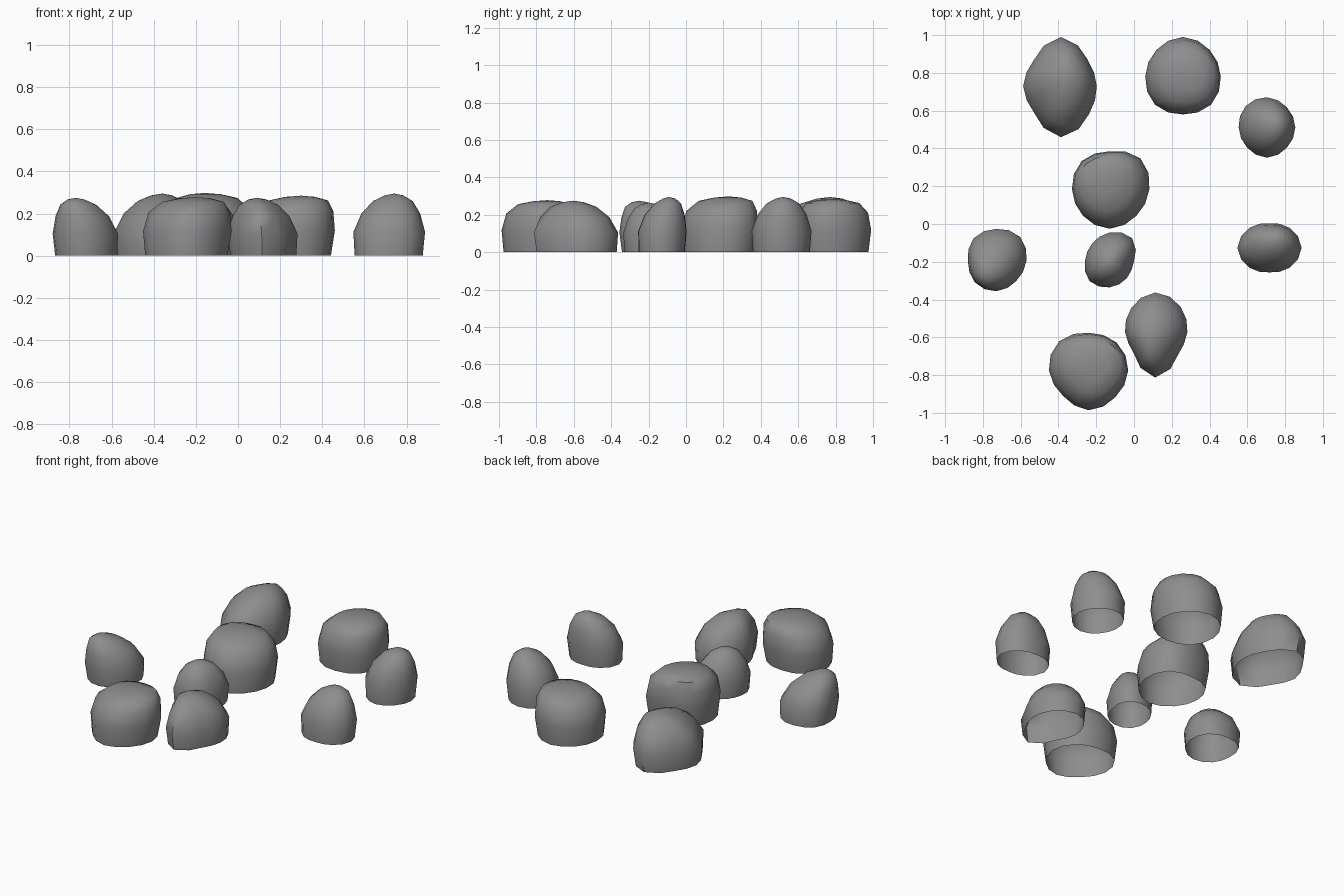
import bpy
import bmesh
import math
from mathutils import Vector

cube = bpy.data.objects.get("Cube")
if cube:
    bpy.data.objects.remove(cube, do_unlink=True)

stone = bpy.data.materials.new("stone_grey")
stone.use_nodes = True
stone.diffuse_color = (0.27, 0.27, 0.27, 1)
stone.node_tree.nodes["Principled BSDF"].inputs["Base Color"].default_value = stone.diffuse_color

SIDES = 16

# Side profiles as (height share, width share, lean share), from the ground up
BOXY = [(0, .93, 0), (.42, 1, .1), (.74, .92, .3), (.92, .7, .7), (.98, .35, .9)]
DOMED = [(0, .95, 0), (.38, 1, .1), (.68, .82, .4), (.88, .55, .8), (.97, .26, 1)]


def outline_radius(radii, turn):
    """Smooth closed outline through radii spaced evenly around the rock."""
    n = len(radii)
    place = turn * n
    i = int(place)
    t = place - i
    a, b, c, d = (radii[(i + k) % n] for k in (-1, 0, 1, 2))
    return b + t * ((c - a) + t * ((2 * a - 5 * b + 4 * c - d) + t * (3 * (b - c) + d - a))) / 2


def rock(name, centre, height, peak, profile, radii):
    """Hollow rock, open underneath, whose upper rings lean toward the peak."""
    bm = bmesh.new()
    lean = Vector(peak) - Vector(centre)
    rings = []
    for rise, width, shift in profile:
        ring = []
        for s in range(SIDES):
            turn = s / SIDES
            r = width * outline_radius(radii, turn)
            angle = math.tau * turn
            ring.append(bm.verts.new((centre[0] + lean.x * shift + r * math.cos(angle),
                                      centre[1] + lean.y * shift + r * math.sin(angle),
                                      height * rise)))
        rings.append(ring)
    top = bm.verts.new((*peak, height))
    for s in range(SIDES):
        e = (s + 1) % SIDES
        for low, high in zip(rings, rings[1:]):
            bm.faces.new((low[s], low[e], high[e], high[s]))
        bm.faces.new((rings[-1][s], rings[-1][e], top))
    mesh = bpy.data.meshes.new(name)
    bm.to_mesh(mesh)
    bm.free()
    mesh.materials.append(stone)
    obj = bpy.data.objects.new(name, mesh)
    bpy.context.collection.objects.link(obj)
    bpy.ops.object.select_all(action="DESELECT")
    obj.select_set(True)
    bpy.context.view_layer.objects.active = obj
    bpy.ops.object.shade_smooth_by_angle(angle=math.radians(50))


# Back row; radii run counter-clockwise from +x
rock("back_right_rock", (-.39, .725), .295, (-.36, .77), DOMED,
     [.19, .2, .26, .2, .2, .2, .27, .21])
rock("back_left_rock", (.255, .78), .285, (.3, .78), BOXY,
     [.2, .2, .21, .2, .2, .21, .2, .21])

# Middle rocks
rock("left_upper_rock", (.7, .51), .295, (.74, .52), DOMED,
     [.15, .15, .16, .16, .15, .15, .16, .15])
rock("left_lower_rock", (.715, -.13), .295, (.74, -.09), DOMED,
     [.17, .15, .13, .15, .17, .15, .13, .15])
rock("centre_rock", (-.125, .18), .298, (-.16, .23), BOXY,
     [.21, .23, .2, .21, .2, .2, .21, .2])
rock("small_centre_rock", (-.13, -.195), .265, (-.13, -.2), DOMED,
     [.13, .17, .15, .13, .13, .15, .14, .13])
rock("right_rock", (-.725, -.19), .275, (-.77, -.25), DOMED,
     [.16, .18, .17, .17, .15, .16, .16, .15])

# Front row
rock("front_left_rock", (.115, -.57), .275, (.09, -.6), DOMED,
     [.17, .19, .21, .18, .16, .16, .24, .17])
rock("front_right_rock", (-.245, -.78), .278, (-.2, -.74), BOXY,
     [.21, .21, .2, .22, .21, .19, .21, .2])
